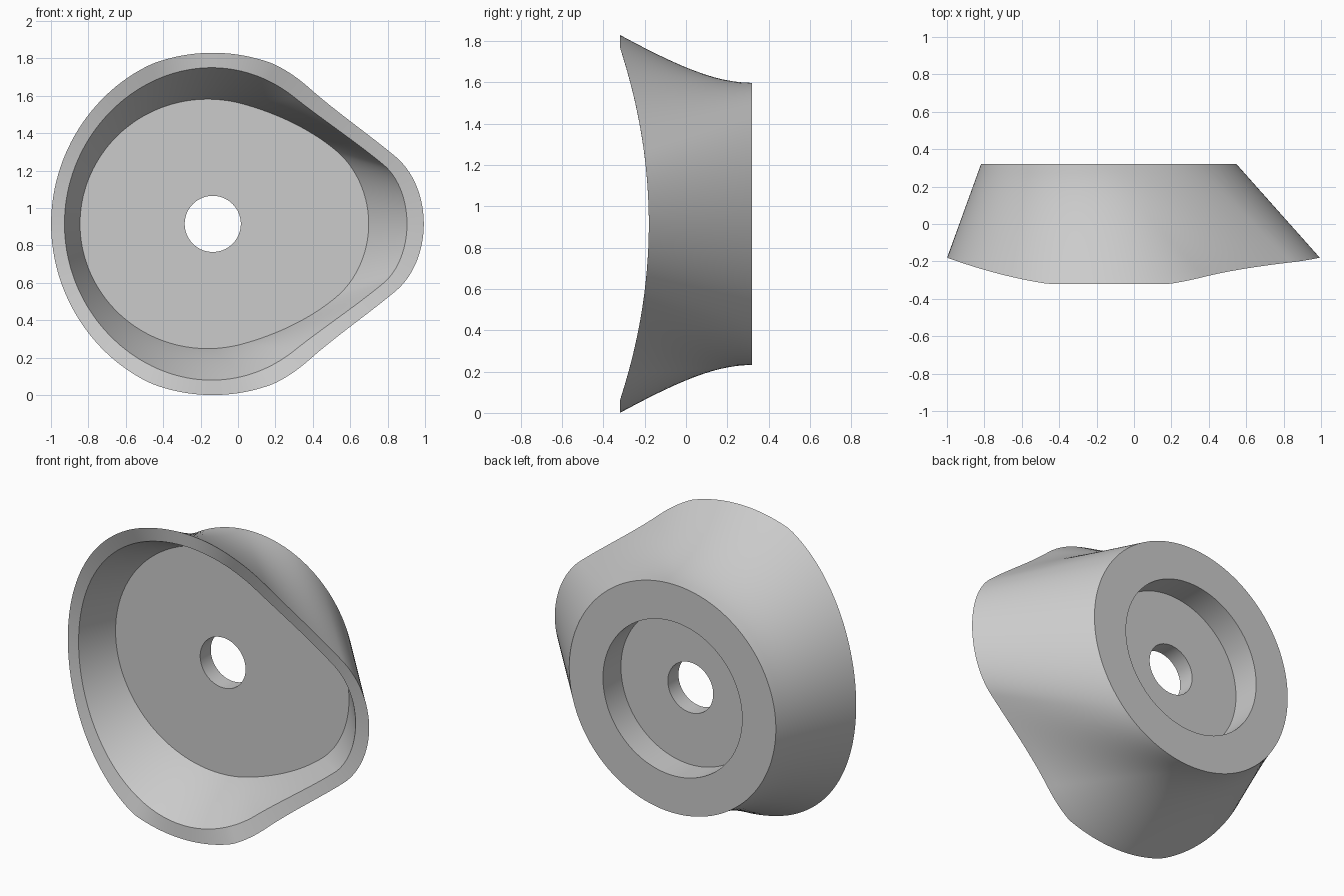
import bpy, bmesh, math
from mathutils import Vector

cube = bpy.data.objects.get("Cube")
if cube:
    bpy.data.objects.remove(cube, do_unlink=True)

N, ROWS = 240, 14
CX, CZ = -0.135, 0.915            # axis of the cup
BACK, FRONT, FLOOR, RECESS = 0.32, -0.32, 0.05, 0.15
BASE_R, BIG_R, NOSE_R, NOSE_D = 0.683, 0.915, 0.413, 0.84
WALL = 0.067
LEAN = math.acos((BIG_R - NOSE_R) / NOSE_D)
NOSE_LEN = NOSE_R * LEAN
LINE_LEN = NOSE_D * math.sin(LEAN)
HALF_LEN = NOSE_LEN + LINE_LEN + BIG_R * (math.pi - LEAN)


def teardrop(t):
    """Front outline: a big and a small arc joined by tangent lines, t from -1 to 1."""
    side = -1 if t < 0 else 1
    t = abs(t)
    s = HALF_LEN * (0.28 * t + 0.72 * t * t)
    if s < NOSE_LEN + LINE_LEN:
        a = min(s / NOSE_R, LEAN)
        p = Vector((NOSE_D + NOSE_R * math.cos(a), NOSE_R * math.sin(a)))
        p += Vector((-math.sin(LEAN), math.cos(LEAN))) * max(0, s - NOSE_LEN)
    else:
        a = LEAN + (s - NOSE_LEN - LINE_LEN) / BIG_R
        p = Vector((BIG_R * math.cos(a), BIG_R * math.sin(a)))
    return Vector((p.x, p.y * side))


def circle(t, r):
    return Vector((r * math.cos(math.pi * t), r * math.sin(math.pi * t)))


def outer(t, y):
    """Straight loft from the round back to the teardrop front."""
    return circle(t, BASE_R).lerp(teardrop(t), (BACK - y) / (BACK - FRONT))


def inner(t, y):
    """Outer wall moved inward by the wall thickness."""
    e = 0.004
    d = outer(min(t + e, 1), y) - outer(max(t - e, -1), y)
    n = Vector((d.y, -d.x)).normalized()
    slope = (teardrop(t) - circle(t, BASE_R)).dot(n) / (BACK - FRONT)
    return outer(t, y) - n * WALL * math.sqrt(1 + slope * slope)


def cut_depth(wall, t):
    """Depth where a wall meets the hollow cylindrical front cut."""
    y = -0.2
    for _ in range(25):
        y = max(FRONT, -0.18 - 0.14 * (wall(t, y).y / 0.855) ** 2)
    return y


params = [-1 + 2 * i / N for i in range(N)]
cuts = {w: [cut_depth(w, t) for t in params] for w in (outer, inner)}


def wall_ring(wall, start, k):
    """Ring at fraction k between a flat depth and the front cut."""
    ring = []
    for t, c in zip(params, cuts[wall]):
        y = start + (c - start) * k
        ring.append((wall(t, y), y))
    return ring


def round_ring(r, y):
    return [(circle(t, r), y) for t in params]


# Rings in order: outside, rim, pocket, floor, hole, back recess
rings = [wall_ring(outer, BACK, i / ROWS) for i in range(ROWS + 1)]
rings += [wall_ring(inner, FLOOR, 1 - i / ROWS) for i in range(ROWS + 1)]
rings += [round_ring(0.15, FLOOR), round_ring(0.15, RECESS),
          round_ring(0.46, RECESS), round_ring(0.46, BACK)]

bm = bmesh.new()
verts = [[bm.verts.new((p.x + CX, y, p.y + CZ)) for p, y in ring] for ring in rings]
for a, b in zip(verts, verts[1:] + verts[:1]):
    for i in range(N):
        j = (i + 1) % N
        bm.faces.new((a[i], a[j], b[j], b[i]))
bmesh.ops.recalc_face_normals(bm, faces=bm.faces)
mesh = bpy.data.meshes.new("flared_cup")
bm.to_mesh(mesh)
bm.free()

cup = bpy.data.objects.new("flared_cup", mesh)
bpy.context.collection.objects.link(cup)

grey = bpy.data.materials.new("plain_grey")
grey.use_nodes = True
colour = (0.6, 0.6, 0.6, 1)
grey.diffuse_color = colour
grey.node_tree.nodes["Principled BSDF"].inputs["Base Color"].default_value = colour
mesh.materials.append(grey)

bpy.ops.object.select_all(action="DESELECT")
cup.select_set(True)
bpy.context.view_layer.objects.active = cup
bpy.ops.object.shade_smooth_by_angle(angle=math.radians(20))
